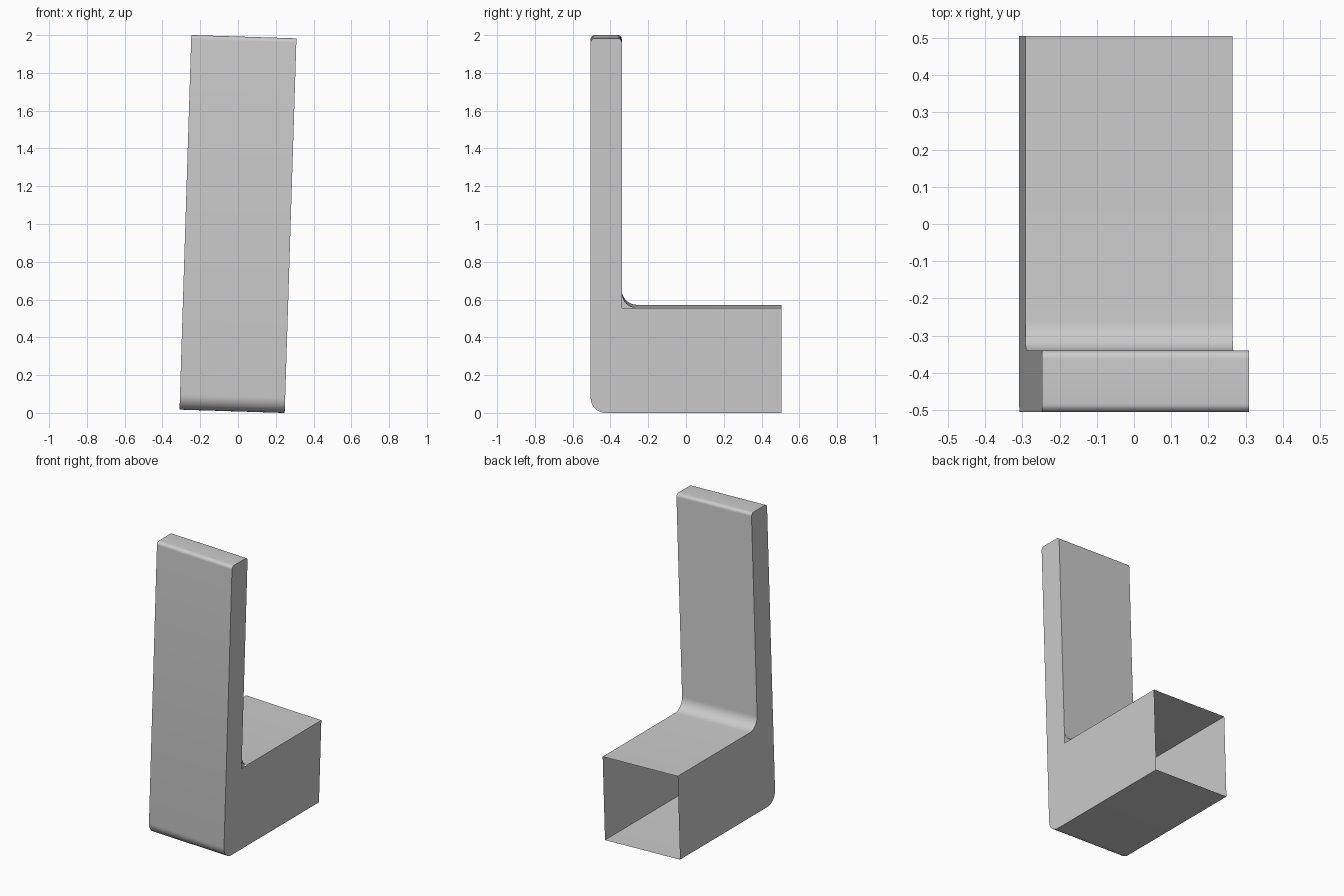
import bpy, bmesh
from math import sin, cos, pi, radians
from mathutils import Matrix, Vector

if "Cube" in bpy.data.objects:
    bpy.data.objects.remove(bpy.data.objects["Cube"])

W, H = 0.557, 1.984             # width and local height
Y0, Y1, Y2 = -0.505, -0.34, 0.505  # upright front, upright back, open end
STEP = 0.555                    # height of the low box
TILT = radians(1.8)


def arc(cy, cz, r, a0, a1, n=8):
    """Points of a rounded corner in the y-z plane, angles in degrees."""
    angles = [radians(a0 + (a1 - a0) * i / n) for i in range(n + 1)]
    return [(cy + r * cos(a), cz + r * sin(a)) for a in angles]


# L-shaped side profile, from the open end along the bottom, up and back
R, F, T = 0.08, 0.08, 0.022     # heel, inner fillet, top edge radii
lower = [(Y2, 0)] + arc(Y0 + R, R, R, 270, 180)
top = arc(Y0 + T, H - T, T, 180, 90) + arc(Y1 - T, H - T, T, 90, 0)
fillet = arc(Y1 + F, STEP + F, F, 180, 270)
profile = lower + top + fillet + [(Y2, STEP)]

bm = bmesh.new()
left = [bm.verts.new((-W / 2, y, z)) for y, z in profile]
right = [bm.verts.new((W / 2, y, z)) for y, z in profile]

# Skin around the profile; the rear end of the box stays open
for i in range(len(profile) - 1):
    bm.faces.new((left[i], left[i + 1], right[i + 1], right[i]))

# Left side follows the fillet, right side has a plain inner corner
bm.faces.new(left[::-1])
n = len(lower) + len(top)
corner = bm.verts.new((W / 2, Y1, STEP))
bm.faces.new(right[:n + 1] + [corner] + right[n + len(fillet) - 1:])

bmesh.ops.recalc_face_normals(bm, faces=bm.faces)

# Lean sideways and stand on the ground
bm.transform(Matrix.Translation((0, 0, 1)) @ Matrix.Rotation(TILT, 4, 'Y')
             @ Matrix.Translation((0, 0, -H / 2)))

mesh = bpy.data.meshes.new("angled_bracket")
bm.to_mesh(mesh)
bm.free()
obj = bpy.data.objects.new("angled_bracket", mesh)
bpy.context.collection.objects.link(obj)
bpy.context.view_layer.objects.active = obj
obj.select_set(True)
bpy.ops.object.shade_smooth_by_angle(angle=radians(30))
